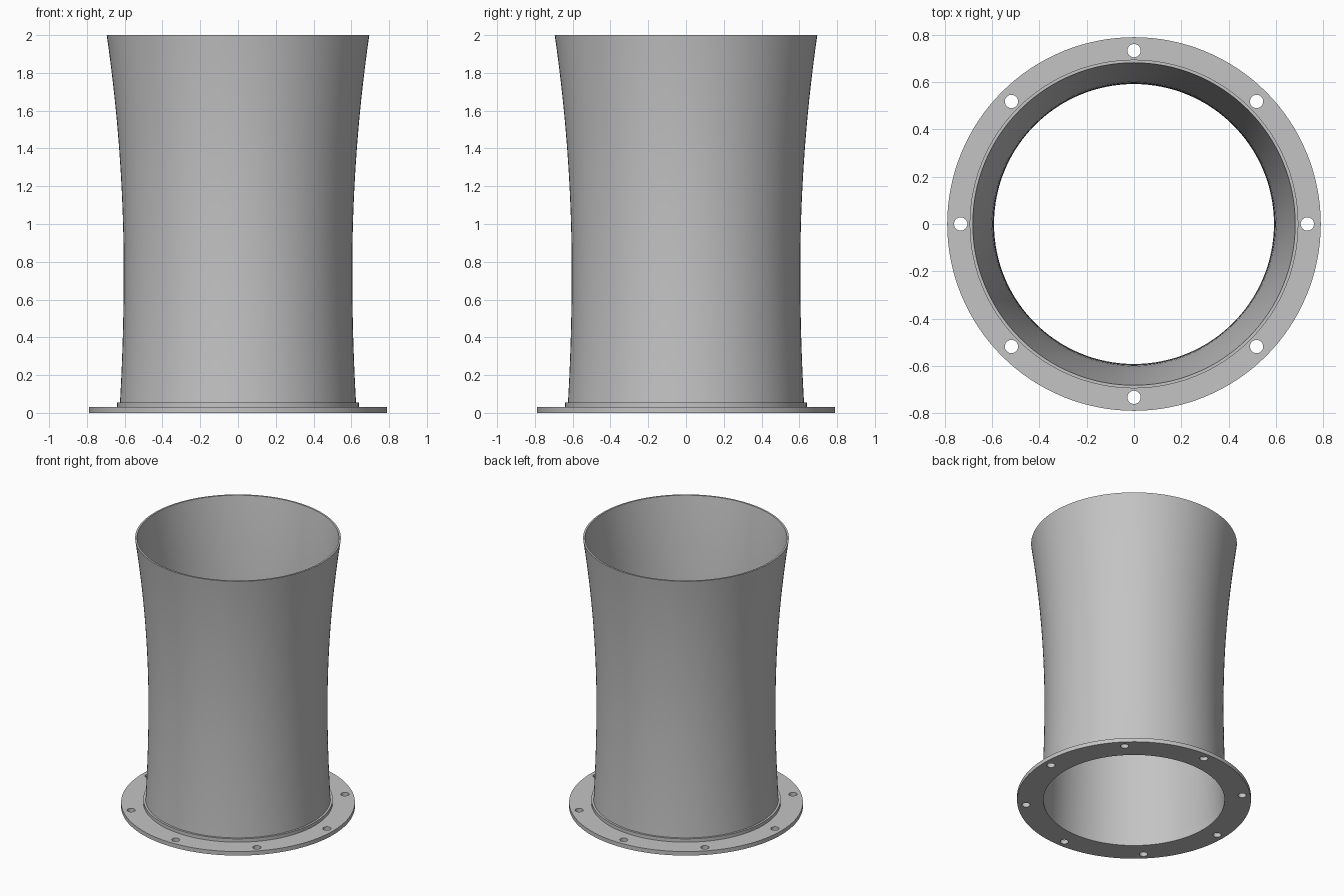
import bpy
import bmesh
from math import cos, sin, tau, radians

cube = bpy.data.objects.get("Cube")
if cube:
    bpy.data.objects.remove(cube, do_unlink=True)

grey = bpy.data.materials.new("light grey metal")
grey.use_nodes = True
COLOUR = (0.55, 0.55, 0.55, 1)
grey.diffuse_color = COLOUR
grey.node_tree.nodes["Principled BSDF"].inputs["Base Color"].default_value = COLOUR

SEGMENTS = 128
WALL = 0.013
COLLAR_TOP = 0.055


def add_object(name, bm):
    bmesh.ops.recalc_face_normals(bm, faces=bm.faces[:])
    mesh = bpy.data.meshes.new(name)
    bm.to_mesh(mesh)
    bm.free()
    mesh.materials.append(grey)
    obj = bpy.data.objects.new(name, mesh)
    bpy.context.collection.objects.link(obj)
    return obj


def lathe(name, profile, closed):
    """Spin a (radius, height) profile around z."""
    bm = bmesh.new()
    rings = []
    for i in range(SEGMENTS):
        a = tau * i / SEGMENTS
        rings.append([bm.verts.new((r * cos(a), r * sin(a), z)) for r, z in profile])
    count = len(profile)
    for i in range(SEGMENTS):
        here, after = rings[i], rings[(i + 1) % SEGMENTS]
        for j in range(count if closed else count - 1):
            k = (j + 1) % count
            bm.faces.new((here[j], after[j], after[k], here[k]))
    return add_object(name, bm)


def tube_radius(z):
    """Outer radius: a narrow waist, flaring most toward the top."""
    d = z - 0.75
    return 0.605 + (0.0576 if d > 0 else 0.041) * d * d


# Flared thin-walled tube, with its open lower end seated on the collar
heights = [COLLAR_TOP + (2 - COLLAR_TOP) * i / 28 for i in range(29)]
inner = [(tube_radius(z) - WALL, z) for z in heights]
outer = [(tube_radius(z), z) for z in reversed(heights)]
tube = lathe("flared_tube", inner + outer, False)

# Mounting flange with a low stepped collar
bore = tube_radius(COLLAR_TOP) - WALL
flange = lathe("mounting_flange", [
    (bore, 0), (0.79, 0), (0.79, 0.03),
    (0.64, 0.03), (0.64, COLLAR_TOP), (bore, COLLAR_TOP)], True)

# Eight bolt holes
bm = bmesh.new()
for i in range(8):
    a = tau * i / 8
    hole = bmesh.ops.create_cone(bm, cap_ends=True, segments=32,
                                 radius1=0.028, radius2=0.028, depth=0.2)
    bmesh.ops.translate(bm, verts=hole["verts"],
                        vec=(0.733 * cos(a), 0.733 * sin(a), 0))
cutter = add_object("bolt_hole_cutter", bm)
cutter.hide_render = True
cut = flange.modifiers.new("bolt_holes", "BOOLEAN")
cut.operation = "DIFFERENCE"
cut.solver = "EXACT"
cut.object = cutter
bpy.context.view_layer.objects.active = flange
bpy.ops.object.modifier_apply(modifier=cut.name)
bpy.data.objects.remove(cutter, do_unlink=True)

# Smooth walls with crisp rims
bpy.ops.object.select_all(action="DESELECT")
for obj in (tube, flange):
    obj.select_set(True)
bpy.context.view_layer.objects.active = tube
bpy.ops.object.shade_smooth_by_angle(angle=radians(30))
